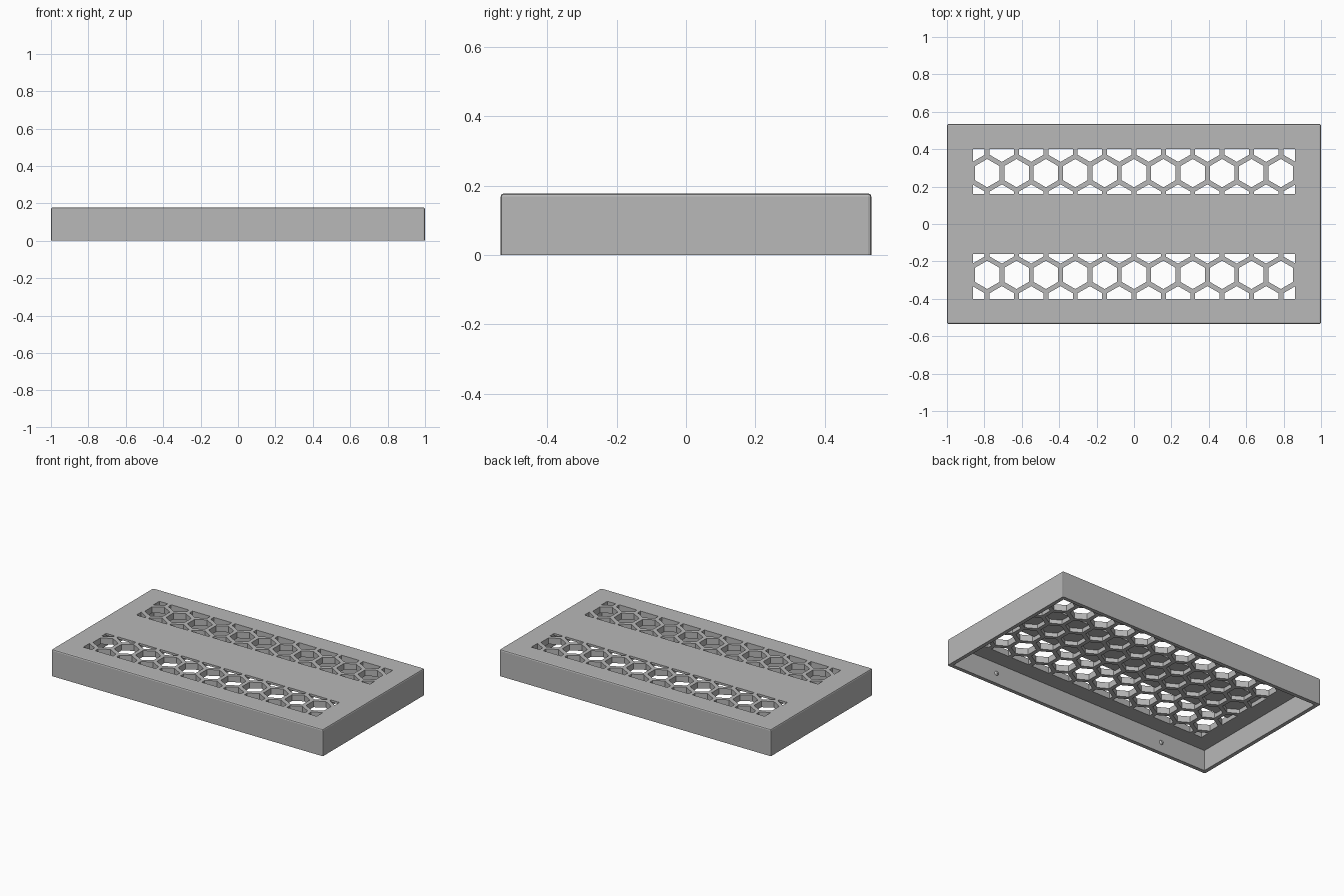
import bpy, bmesh, math
from mathutils import Matrix

cube = bpy.data.objects.get("Cube")
if cube:
    bpy.data.objects.remove(cube, do_unlink=True)

# Overall sizes
HALF_X, HALF_Y, HEIGHT = 1.0, 0.535, 0.178
WALL, UNDERSIDE, CAP = 0.025, 0.137, 0.164
PITCH, WEB = 0.157, 0.026
GRID_X, GRID_Y, STRIP_Y = 0.86, 0.40, 0.16

grey = bpy.data.materials.new("plain grey")
grey.use_nodes = True
grey.diffuse_color = (0.48, 0.48, 0.48, 1)
grey.node_tree.nodes["Principled BSDF"].inputs["Base Color"].default_value = grey.diffuse_color


def to_object(name, bm):
    bmesh.ops.recalc_face_normals(bm, faces=bm.faces)
    mesh = bpy.data.meshes.new(name)
    bm.to_mesh(mesh)
    bm.free()
    mesh.materials.append(grey)
    obj = bpy.data.objects.new(name, mesh)
    bpy.context.collection.objects.link(obj)
    return obj


def add_box(bm, x0, x1, y0, y1, z0, z1):
    size = Matrix.Diagonal((x1 - x0, y1 - y0, z1 - z0, 1))
    centre = Matrix.Translation(((x0 + x1) / 2, (y0 + y1) / 2, (z0 + z1) / 2))
    bmesh.ops.create_cube(bm, size=1, matrix=centre @ size)


def boolean(target, cutter, operation):
    mod = target.modifiers.new("cut", 'BOOLEAN')
    mod.operation, mod.solver, mod.object = operation, 'EXACT', cutter
    bpy.context.view_layer.objects.active = target
    bpy.ops.object.modifier_apply(modifier=mod.name)
    bpy.data.objects.remove(cutter, do_unlink=True)


def hex_field(name, z0, z1):
    """Honeycomb of separate upright prisms covering the grid."""
    bm = bmesh.new()
    radius = (PITCH - WEB) / math.sqrt(3)
    row_step = PITCH * math.sqrt(3) / 2
    for row in range(-3, 4):
        odd = row % 2
        for col in range(-6, 6 if odd else 7):
            x = (col + 0.5 * odd) * PITCH
            ring = []
            for k in range(6):
                a = math.radians(30 + 60 * k)
                ring.append(bm.verts.new((x + radius * math.cos(a),
                                          row * row_step + radius * math.sin(a), z0)))
            face = bm.faces.new(ring)
            top = bmesh.ops.extrude_face_region(bm, geom=[face])["geom"]
            bmesh.ops.translate(bm, vec=(0, 0, z1 - z0),
                                verts=[v for v in top if isinstance(v, bmesh.types.BMVert)])
    return to_object(name, bm)


# Cover body: bevelled box, sharp at the open bottom rim
bm = bmesh.new()
add_box(bm, -HALF_X, HALF_X, -HALF_Y, HALF_Y, 0, HEIGHT)
edges = [e for e in bm.edges if max(v.co.z for v in e.verts) > 0.1]
bmesh.ops.bevel(bm, geom=edges, offset=0.009, segments=2, profile=0.5, affect='EDGES')
cover = to_object("cover", bm)

# Hollow inside
bm = bmesh.new()
add_box(bm, WALL - HALF_X, HALF_X - WALL, WALL - HALF_Y, HALF_Y - WALL, -0.1, UNDERSIDE)
boolean(cover, to_object("cavity_cutter", bm), 'DIFFERENCE')

# Closed honeycomb pockets on the underside
pockets = hex_field("pocket_cutter", 0.1, CAP)
bm = bmesh.new()
add_box(bm, -GRID_X, GRID_X, -GRID_Y, GRID_Y, 0, 0.4)
boolean(pockets, to_object("pocket_limits", bm), 'INTERSECT')
boolean(cover, pockets, 'DIFFERENCE')

# Two vent strips open through the top
vents = hex_field("vent_cutter", 0.11, 0.3)
bm = bmesh.new()
for y0, y1 in ((-GRID_Y, -STRIP_Y), (STRIP_Y, GRID_Y)):
    add_box(bm, -GRID_X, GRID_X, y0, y1, 0, 0.4)
boolean(vents, to_object("vent_limits", bm), 'INTERSECT')
boolean(cover, vents, 'DIFFERENCE')

# Small snap bumps on the inside of the long walls
for side, label in ((-1, "front"), (1, "back")):
    for x, hand in ((-0.64, "right"), (0.64, "left")):
        bm = bmesh.new()
        place = (Matrix.Translation((x, side * (HALF_Y - WALL - 0.004), 0.068))
                 @ Matrix.Rotation(side * math.pi / 2, 4, 'X'))
        bmesh.ops.create_cone(bm, cap_ends=True, segments=16, radius1=0.017,
                              radius2=0.007, depth=0.014, matrix=place)
        to_object(f"{label}_{hand}_snap_bump", bm)
